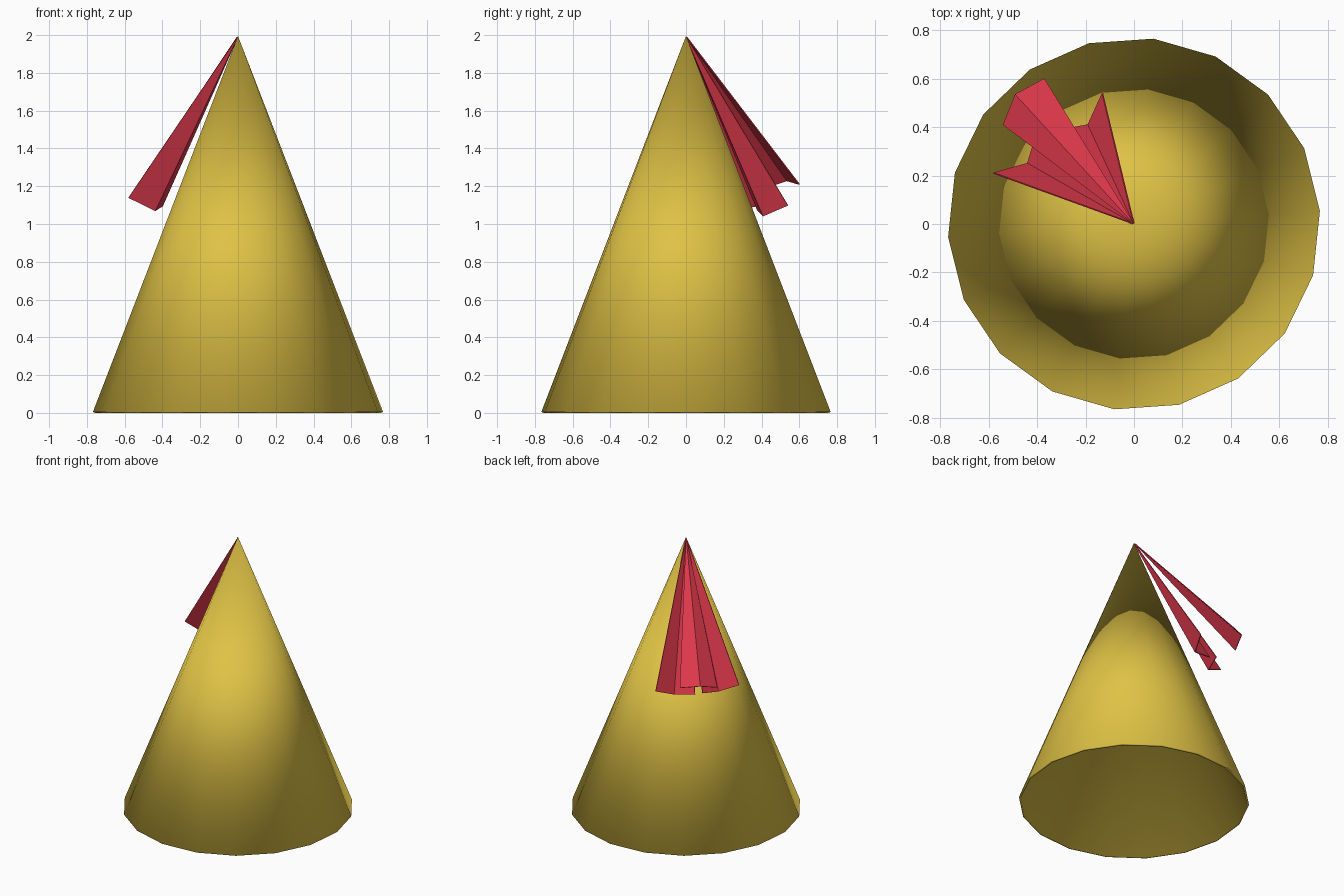
import bpy
from math import cos, sin, pi, radians, sqrt

if "Cube" in bpy.data.objects:
    bpy.data.objects.remove(bpy.data.objects["Cube"])

SIDES, RADIUS, APEX = 18, 0.77, 1.995


def material(name, color):
    m = bpy.data.materials.new(name)
    m.diffuse_color = color
    m.use_nodes = True
    m.node_tree.nodes["Principled BSDF"].inputs["Base Color"].default_value = m.diffuse_color
    return m


def build(name, verts, faces, mat, thickness, offset, smooth):
    mesh = bpy.data.meshes.new(name)
    mesh.from_pydata(verts, [], faces)
    mesh.materials.append(mat)
    obj = bpy.data.objects.new(name, mesh)
    bpy.context.collection.objects.link(obj)
    solid = obj.modifiers.new("thickness", 'SOLIDIFY')
    solid.thickness = thickness
    solid.offset = offset
    for p in mesh.polygons:
        p.use_smooth = smooth
    return obj


yellow = material("yellow_card", (0.74, 0.54, 0.06, 1))
red = material("red_paper", (0.72, 0.04, 0.07, 1))

# Hollow card cone, open at the bottom
ring = [(RADIUS * cos(a), RADIUS * sin(a), 0.005)
        for a in (radians(4) + 2 * pi * i / SIDES for i in range(SIDES))]
cone = build("hat_cone", ring + [(0, 0, APEX)],
             [(i, (i + 1) % SIDES, SIDES) for i in range(SIDES)],
             yellow, 0.014, -1, True)
bpy.context.view_layer.objects.active = cone
cone.select_set(True)
bpy.ops.object.shade_smooth_by_angle(angle=radians(40))

# Folded paper streamers fanning from the tip, all of equal length
LENGTH = 1.055
streamers = {
    "streamer_left": [(-0.58, 0.21), (-0.44, 0.25), (-0.40, 0.38)],
    "streamer_top": [(-0.54, 0.41), (-0.49, 0.535), (-0.37, 0.60)],
    "streamer_right": [(-0.34, 0.38), (-0.19, 0.41), (-0.13, 0.54)],
}
for name, ends in streamers.items():
    low = [(x, y, 1.995 - sqrt(LENGTH ** 2 - x * x - y * y)) for x, y in ends]
    # narrow start keeps the fold shape right up to the tip
    high = [(x * 0.008, y * 0.008, 1.995 + (z - 1.995) * 0.008) for x, y, z in low]
    build(name, high + low, [(0, 3, 4, 1), (1, 4, 5, 2)], red, 0.006, 0, False)
